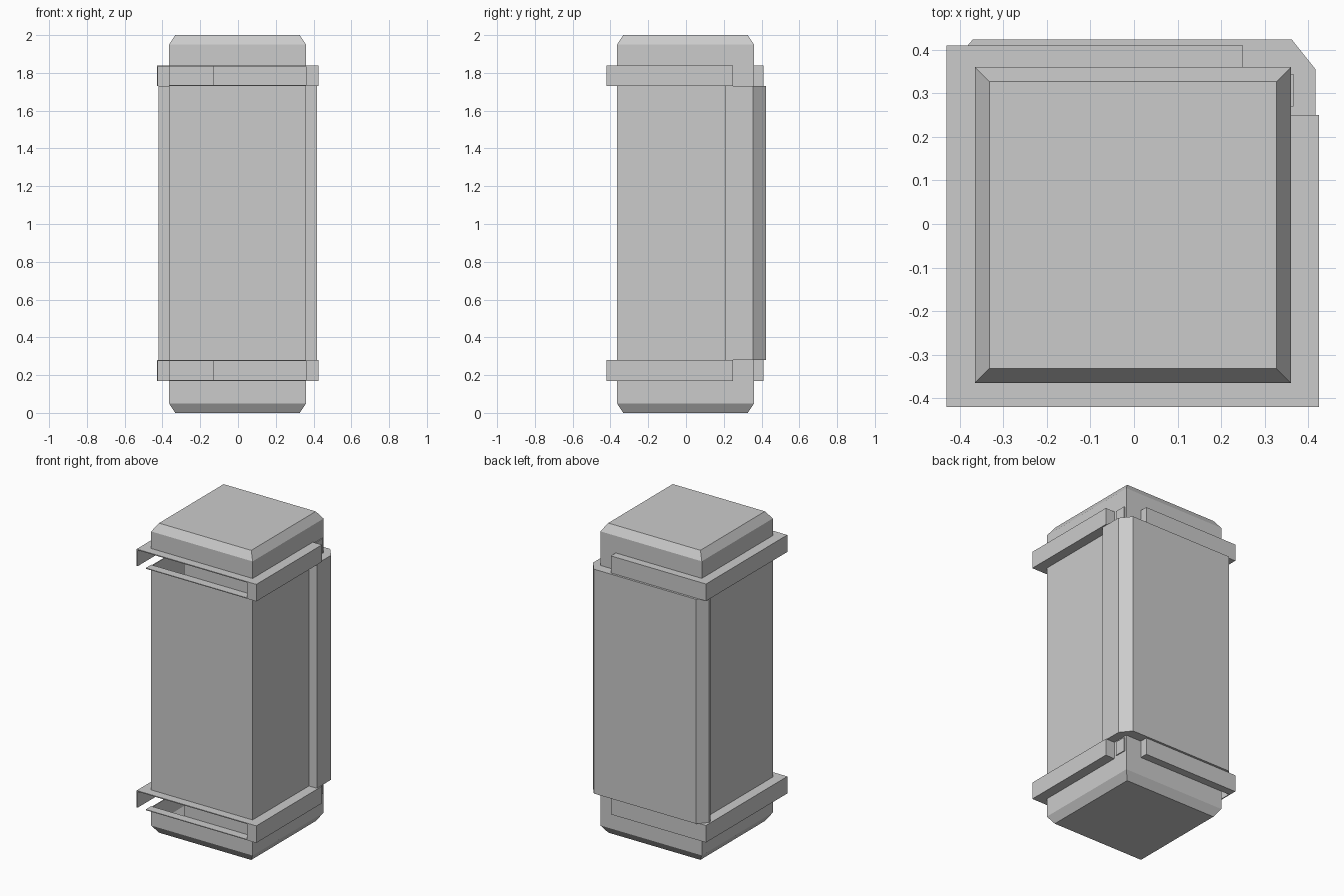
import bpy, bmesh

old = bpy.data.objects.get("Cube")
if old:
    bpy.data.objects.remove(old, do_unlink=True)

# One plain grey for every part
grey = bpy.data.materials.new("plain_grey")
grey.use_nodes = True
colour = (0.6, 0.6, 0.6, 1)
grey.diffuse_color = colour
grey.node_tree.nodes["Principled BSDF"].inputs["Base Color"].default_value = colour

X0, X1, Y0, Y1 = -0.365, 0.36, -0.365, 0.36      # shaft footprint
BANDS = {"lower": 0.17, "upper": 1.73}           # underside of each band
BAND_H = 0.11


def finish(name, bm):
    bmesh.ops.recalc_face_normals(bm, faces=bm.faces)
    mesh = bpy.data.meshes.new(name)
    bm.to_mesh(mesh)
    bm.free()
    mesh.materials.append(grey)
    ob = bpy.data.objects.new(name, mesh)
    bpy.context.collection.objects.link(ob)
    return ob


def prism(name, outline, z0, z1):
    bm = bmesh.new()
    face = bm.faces.new([bm.verts.new((x, y, z0)) for x, y in outline])
    ext = bmesh.ops.extrude_face_region(bm, geom=[face])
    for v in ext["geom"]:
        if isinstance(v, bmesh.types.BMVert):
            v.co.z = z1
    return finish(name, bm)


def box(name, x0, x1, y0, y1, z0, z1):
    return prism(name, [(x0, y0), (x1, y0), (x1, y1), (x0, y1)], z0, z1)


def tube(name, levels, cap=None):
    """Square hollow sleeve through (inset, z) levels, optionally closed at one end."""
    bm = bmesh.new()
    rings = []
    for d, z in levels:
        corners = [(X0 + d, Y0 + d), (X1 - d, Y0 + d), (X1 - d, Y1 - d), (X0 + d, Y1 - d)]
        rings.append([bm.verts.new((x, y, z)) for x, y in corners])
    for a, b in zip(rings, rings[1:]):
        for i in range(4):
            j = (i + 1) % 4
            bm.faces.new((a[i], a[j], b[j], b[i]))
    if cap is not None:
        bm.faces.new(rings[cap])
    ob = finish(name, bm)
    mod = ob.modifiers.new("wall", 'SOLIDIFY')
    mod.thickness = 0.008
    mod.offset = -1
    return ob


# Shaft and bevelled end caps
tube("shaft", [(0, 0.28), (0, 1.73)])
tube("bottom_cap", [(0.033, 0), (0, 0.05), (0, 0.17)], 0)
tube("top_cap", [(0, 1.84), (0, 1.95), (0.033, 2)], -1)
box("inner_core", -0.13, X1, Y0, Y1, 0.06, 1.94)
box("inner_core_rear", X0, X1, 0.3, Y1, 0.06, 1.94)

# Bands, cut away at one rear corner and open along the front
plate = [(-0.43, -0.42), (0.425, -0.42), (0.425, 0.25), (X1, 0.25),
         (X1, Y1), (0.25, Y1), (0.25, 0.41), (-0.43, 0.41)]
for side, z in BANDS.items():
    top = z + BAND_H
    prism(side + "_band_top", plate, top - 0.006, top)
    box(side + "_band_front_ledge", X0, 0.425, -0.42, Y0, z, z + 0.005)
    box(side + "_band_left", X1, 0.425, -0.42, 0.25, z, top)
    box(side + "_band_back", -0.43, 0.25, Y1, 0.41, z, top)
    box(side + "_band_right", -0.43, -0.424, -0.42, 0.41, z, top)
    box(side + "_corner_plate", X1, X1 + 0.006, 0.27, 0.345, z + 0.01, top - 0.01)

# Rear panel wrapping round the corners
prism("rear_panel", [(X1, 0.21), (0.417, 0.21), (0.417, 0.355), (0.362, 0.424),
                     (-0.37, 0.424), (-0.42, 0.365), (-0.42, 0.352), (X1, 0.352)],
      0.28, 1.73)
